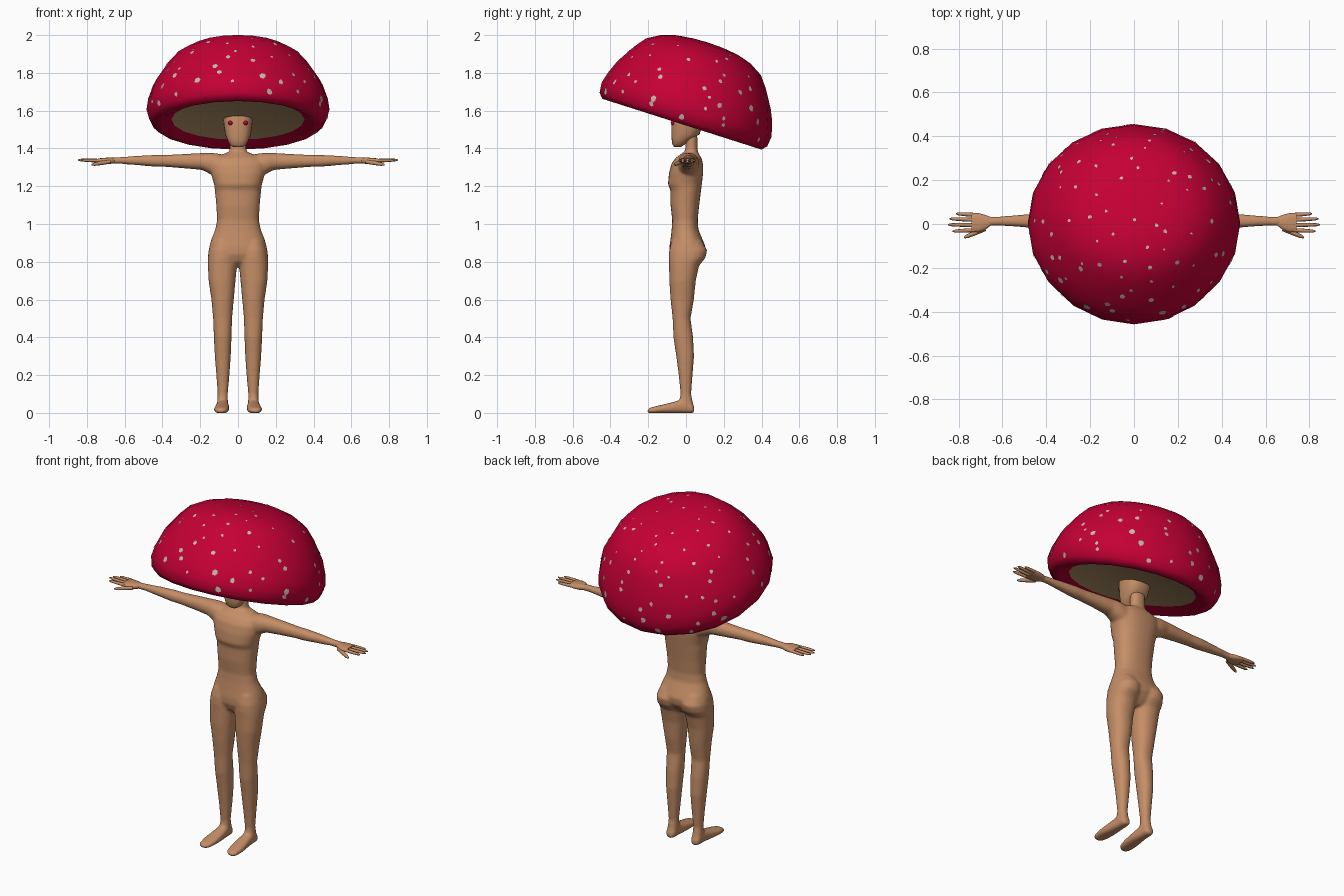
import bpy, bmesh, math, random
from mathutils import Vector, Matrix
from mathutils.bvhtree import BVHTree

if "Cube" in bpy.data.objects:
    bpy.data.objects.remove(bpy.data.objects["Cube"])

random.seed(11)


def material(name, rgb):
    m = bpy.data.materials.new(name)
    m.diffuse_color = (*rgb, 1)
    m.use_nodes = True
    m.node_tree.nodes["Principled BSDF"].inputs["Base Color"].default_value = m.diffuse_color
    return m


SKIN = material("tan skin", (0.56, 0.27, 0.135))
RED = material("cap red", (0.56, 0.0, 0.036))
GILL = material("gill brown", (0.50, 0.32, 0.155))
SPOT = material("spot beige", (0.56, 0.47, 0.40))


def select(obs):
    bpy.ops.object.select_all(action='DESELECT')
    for o in obs:
        o.select_set(True)
    bpy.context.view_layer.objects.active = obs[0]


def finish(name, bm, mats, angle=50, mirror=False, fix=True):
    if fix:
        bmesh.ops.recalc_face_normals(bm, faces=bm.faces[:])
    me = bpy.data.meshes.new(name)
    bm.to_mesh(me)
    bm.free()
    ob = bpy.data.objects.new(name, me)
    bpy.context.collection.objects.link(ob)
    for m in mats:
        me.materials.append(m)
    select([ob])
    bpy.ops.object.shade_smooth_by_angle(angle=math.radians(angle))
    if mirror:
        ob.modifiers.new("mirror", 'MIRROR').use_mirror_merge = False
    return ob


def bridge(bm, rings):
    n = len(rings[0])
    for a, b in zip(rings, rings[1:]):
        for i in range(n):
            j = (i + 1) % n
            bm.faces.new((a[i], a[j], b[j], b[i]))


def loft(name, axis, rows, segs=20, power=2.2, mirror=False):
    """Each row: position along axis, then low/high limits on the two other axes."""
    bm = bmesh.new()
    k = 2 / power
    rings = []
    for t, a0, a1, b0, b1 in rows:
        ring = []
        for i in range(segs):
            w = math.tau * i / segs
            c, s = math.cos(w), math.sin(w)
            u = (a0 + a1) / 2 + (a1 - a0) / 2 * math.copysign(abs(c) ** k, c)
            v = (b0 + b1) / 2 + (b1 - b0) / 2 * math.copysign(abs(s) ** k, s)
            co = {'z': (u, v, t), 'x': (t, u, v), 'y': (u, t, v)}[axis]
            ring.append(bm.verts.new(co))
        rings.append(ring)
    bridge(bm, rings)
    bm.faces.new(rings[0])
    bm.faces.new(rings[-1])
    return finish(name, bm, [SKIN], mirror=mirror)


# Torso: half width, front, back at each height
torso = [(0.775, .025, -.04, .045), (0.80, .085, -.072, .07), (0.84, .148, -.088, .098),
         (0.88, .153, -.088, .104), (0.92, .141, -.082, .087), (0.97, .121, -.076, .066),
         (1.02, .111, -.073, .062), (1.10, .115, -.082, .07), (1.18, .123, -.083, .08),
         (1.21, .127, -.096, .084), (1.27, .144, -.09, .091), (1.32, .15, -.077, .09),
         (1.35, .135, -.055, .082), (1.368, .085, -.03, .07), (1.383, .045, -.01, .06)]
parts = [loft("body", 'z', [(z, -w, w, f, b) for z, w, f, b in torso], 28, 2.3)]

# Neck
parts.append(loft("neck", 'z', [(1.34, -.058, .058, -.015, .075), (1.39, -.045, .045, -.004, .062),
                                (1.48, -.043, .043, -.004, .06)], 16))

# Legs
parts.append(loft("leg", 'z', [
    (0.96, .04, .095, -.04, .035), (0.91, .015, .138, -.076, .084),
    (0.86, .002, .156, -.09, .113), (0.82, .002, .160, -.092, .103),
    (0.78, .005, .160, -.09, .07), (0.70, .013, .156, -.089, .052),
    (0.60, .022, .141, -.082, .042), (0.50, .031, .132, -.071, .024),
    (0.40, .034, .128, -.067, .038), (0.30, .038, .123, -.052, .043),
    (0.20, .045, .115, -.039, .035), (0.10, .054, .108, -.029, .027),
    (0.05, .053, .111, -.038, .038), (0.01, .056, .109, -.03, .038)], 20, mirror=True))

# Feet
parts.append(loft("foot", 'y', [
    (.044, .064, .10, .002, .032), (.03, .054, .11, -.002, .057),
    (-.02, .05, .114, -.002, .072), (-.06, .047, .119, -.002, .06),
    (-.11, .046, .126, -.002, .047), (-.15, .048, .128, -.002, .038),
    (-.19, .058, .123, -.002, .028), (-.204, .075, .11, .001, .018)],
    16, 2.6, mirror=True))

# Arms
parts.append(loft("arm", 'x', [
    (.05, -.02, .055, 1.28, 1.36), (.11, -.045, .072, 1.245, 1.374),
    (.15, -.042, .07, 1.265, 1.378), (.19, -.032, .062, 1.286, 1.376),
    (.28, -.024, .055, 1.294, 1.371), (.38, -.02, .048, 1.302, 1.366),
    (.44, -.02, .048, 1.303, 1.366), (.52, -.014, .042, 1.31, 1.362),
    (.62, -.007, .034, 1.318, 1.355), (.67, -.01, .034, 1.318, 1.353)], 18, mirror=True))

# Fuse the limbs into one smooth body
select(parts)
bpy.ops.object.convert(target='MESH')
bpy.ops.object.join()
body = bpy.context.view_layer.objects.active
fuse = body.modifiers.new("fuse", 'REMESH')
fuse.mode = 'VOXEL'
fuse.voxel_size = .007
fuse.use_smooth_shade = True
soften = body.modifiers.new("soften", 'SMOOTH')
soften.factor = .5
soften.iterations = 10

# Head
loft("head", 'z', [(1.408, -.025, .025, -.062, -.025), (1.42, -.044, .044, -.072, -.008),
                   (1.45, -.058, .058, -.076, .03), (1.475, -.068, .068, -.078, .072),
                   (1.52, -.075, .075, -.078, .086), (1.57, -.08, .08, -.076, .09),
                   (1.62, -.078, .078, -.068, .085)], 24, 2.5)

# Eyes
bm = bmesh.new()
bmesh.ops.create_uvsphere(bm, u_segments=12, v_segments=8, radius=.012,
                          matrix=Matrix.Translation((.04, -.069, 1.535)))
finish("eye", bm, [RED], mirror=True)

# Hands: palm, four fingers and a thumb
loft("palm", 'x', [(.65, -.004, .03, 1.322, 1.350), (.68, -.028, .042, 1.318, 1.352),
                   (.71, -.038, .050, 1.320, 1.350), (.742, -.036, .050, 1.325, 1.347)],
     16, 2.6, mirror=True)


def finger(name, start, end, radius):
    a, b = Vector(start), Vector(end)
    rot = (b - a).to_track_quat('Z', 'Y')
    bm = bmesh.new()
    rings = []
    for t, s in ((0, 1), (.45, 1), (.85, .8), (1, .35)):
        rings.append([bm.verts.new(a.lerp(b, t) + rot @ Vector(
            (radius * s * math.cos(math.tau * i / 8), radius * s * math.sin(math.tau * i / 8), 0)))
            for i in range(8)])
    bridge(bm, rings)
    bm.faces.new(rings[0])
    bm.faces.new(rings[-1])
    finish(name, bm, [SKIN], mirror=True)


for label, y0, tip in (("little", .042, (.812, .047, 1.335)), ("ring", .019, (.842, .024, 1.338)),
                       ("middle", -.005, (.848, -.003, 1.339)), ("index", -.028, (.828, -.033, 1.337))):
    finger(label + "_finger", (.73, y0, 1.336), tip, .009)
finger("thumb", (.68, -.022, 1.33), (.775, -.062, 1.314), .011)

# Mushroom cap, tilted backwards and a little fuller sideways: radius and height
TILT = Matrix.Translation((0, 0, 1.596)) @ Matrix.Rotation(math.radians(-17.7), 4, 'X')
profile = [(.08, .38), (.17, .369), (.25, .345), (.32, .303), (.364, .246), (.426, .145),
           (.456, .07), (.472, .01), (.466, -.045), (.442, -.071), (.40, -.07), (.35, -.046)]
bm = bmesh.new()
rings = []
for r, h in profile:
    wide = 1.005 + .05 * math.sin(math.pi * min(1, max(0, (h + .05) / .43)))
    rings.append([bm.verts.new((r * wide * math.cos(math.tau * i / 20),
                                r * math.sin(math.tau * i / 20), h)) for i in range(20)])
bridge(bm, rings)
top = bm.verts.new((0, 0, .383))
for i in range(20):
    bm.faces.new((top, rings[0][i], rings[0][(i + 1) % 20]))
gills = bm.faces.new(rings[-1])
gills.material_index = 1
bmesh.ops.recalc_face_normals(bm, faces=bm.faces[:])
tree = BVHTree.FromBMesh(bm)
bm.transform(TILT)
finish("mushroom_cap", bm, [RED, GILL], 60)

# Irregular spots laid on the cap, larger and denser towards the rim
bm = bmesh.new()
core = Vector((0, 0, .06))
COUNT = 105
for n in range(COUNT):
    share = (n + .5) / COUNT
    up = -.2 + 1.16 * share ** 1.2
    turn = n * 2.39996 + random.uniform(-.3, .3)
    flat = math.sqrt(1 - up * up)
    d = Vector((flat * math.cos(turn), flat * math.sin(turn), up))
    side = d.orthogonal().normalized()
    other = d.cross(side)
    size = random.uniform(.009, .018) * (1 - .4 * share)
    sides = random.choice((5, 6, 7))

    def on_cap(offset):
        ray = (d * .42 + offset).normalized()
        hit = tree.ray_cast(core + ray, -ray)[0]
        return bm.verts.new(TILT @ (hit + ray * .003))

    mid = on_cap(Vector())
    rim = []
    for i in range(sides):
        w = math.tau * i / sides
        rim.append(on_cap((side * math.cos(w) + other * math.sin(w)) * size * random.uniform(.75, 1.2)))
    for i in range(sides):
        bm.faces.new((mid, rim[i], rim[(i + 1) % sides]))
finish("cap_spots", bm, [SPOT], fix=False)
